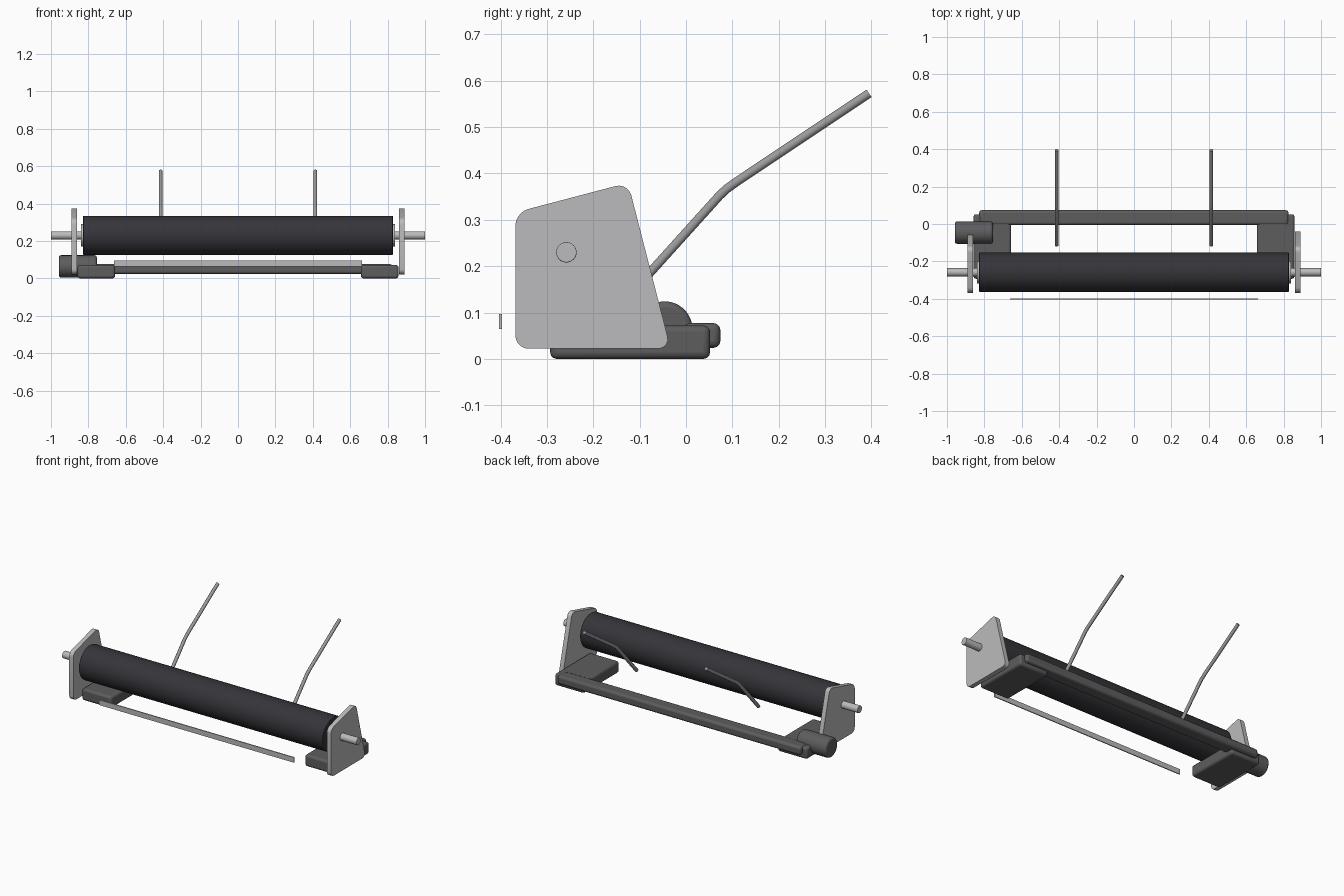
import bpy, bmesh, math
from mathutils import Vector

cube = bpy.data.objects.get("Cube")
if cube:
    bpy.data.objects.remove(cube, do_unlink=True)


def material(name, color):
    m = bpy.data.materials.new(name)
    m.use_nodes = True
    m.diffuse_color = (*color, 1)
    m.node_tree.nodes["Principled BSDF"].inputs["Base Color"].default_value = (*color, 1)
    return m


RUBBER = material("dark rubber", (0.035, 0.035, 0.042))
CASING = material("dark grey casing", (0.11, 0.11, 0.112))
STEEL = material("light steel", (0.5, 0.5, 0.51))
ROD = material("grey rod", (0.33, 0.33, 0.33))


def finish(bm, name, mat, bevel=0, segments=3, angle=35):
    bmesh.ops.recalc_face_normals(bm, faces=bm.faces)
    mesh = bpy.data.meshes.new(name)
    bm.to_mesh(mesh)
    bm.free()
    mesh.materials.append(mat)
    ob = bpy.data.objects.new(name, mesh)
    bpy.context.collection.objects.link(ob)
    if bevel:
        mod = ob.modifiers.new("Bevel", "BEVEL")
        mod.width, mod.segments = bevel, segments
        mod.limit_method, mod.angle_limit = "ANGLE", math.radians(40)
    bpy.ops.object.select_all(action="DESELECT")
    ob.select_set(True)
    bpy.context.view_layer.objects.active = ob
    bpy.ops.object.shade_smooth_by_angle(angle=math.radians(angle))
    return ob


def box(name, mat, lo, hi, bevel=0):
    bm = bmesh.new()
    bmesh.ops.create_cube(bm, size=1)
    lo, hi = Vector(lo), Vector(hi)
    for v in bm.verts:
        v.co = (lo + hi) / 2 + v.co * (hi - lo)
    return finish(bm, name, mat, bevel)


def tube_along_x(name, mat, x0, x1, y, z, radius, bevel=0, sides=48):
    bm = bmesh.new()
    bmesh.ops.create_cone(bm, cap_ends=True, segments=sides,
                          radius1=radius, radius2=radius, depth=x1 - x0)
    for v in bm.verts:
        v.co = Vector((v.co.z + (x0 + x1) / 2, v.co.x + y, v.co.y + z))
    return finish(bm, name, mat, bevel)


def side_plate(name, x, thickness):
    # Four-cornered outline with rounded corners, extruded across x
    outline = [(-0.368, 0.022), (-0.033, 0.022), (-0.125, 0.38), (-0.368, 0.316)]
    bm = bmesh.new()
    verts = [bm.verts.new((x - thickness / 2, y, z)) for y, z in outline]
    bm.faces.new(verts)
    bmesh.ops.bevel(bm, geom=verts, offset=0.028, segments=5,
                    affect="VERTICES", profile=0.5)
    grown = bmesh.ops.extrude_face_region(bm, geom=bm.faces[:])
    moved = [g for g in grown["geom"] if isinstance(g, bmesh.types.BMVert)]
    bmesh.ops.translate(bm, verts=moved, vec=(thickness, 0, 0))
    return finish(bm, name, STEEL)


def bent_rod(name, x, path, radius, sides=8):
    # Rings are mitred at the bends so the rod keeps its thickness
    pts = [Vector((x, y, z)) for y, z in path]
    bm = bmesh.new()
    rings = []
    for i, p in enumerate(pts):
        a = (p - pts[max(i - 1, 0)]).normalized()
        b = (pts[min(i + 1, len(pts) - 1)] - p).normalized()
        t = (a + b).normalized()
        n = Vector((1, 0, 0)).cross(t)
        ring = []
        for k in range(sides):
            ang = 2 * math.pi * (k + 0.5) / sides
            ring.append(bm.verts.new(
                p + radius * (math.cos(ang) * Vector((1, 0, 0)) + math.sin(ang) * n)))
        rings.append(ring)
    for r, s in zip(rings, rings[1:]):
        for k in range(sides):
            j = (k + 1) % sides
            bm.faces.new((r[k], r[j], s[j], s[k]))
    bm.faces.new(rings[0])
    bm.faces.new(rings[-1])
    return finish(bm, name, ROD, angle=50)


AXIS_Y, AXIS_Z = -0.258, 0.23

# Roller and its shaft
tube_along_x("roller", RUBBER, -0.828, 0.828, AXIS_Y, AXIS_Z, 0.105, 0.004, 64)
tube_along_x("shaft", STEEL, -1, 1, AXIS_Y, AXIS_Z, 0.022, 0.002, 32)

# Parts repeated at both ends
for side, s in (("left", 1), ("right", -1)):
    hub = sorted((s * 0.82, s * 0.84))
    tube_along_x(side + "_hub", STEEL, hub[0], hub[1], AXIS_Y, AXIS_Z, 0.06)
    side_plate(side + "_side_plate", s * 0.875, 0.028)
    foot = sorted((s * 0.657, s * 0.858))
    box(side + "_foot", CASING, (foot[0], -0.293, 0), (foot[1], 0.052, 0.072), 0.014)
    bent_rod(side + "_guide_rod", s * 0.414,
             [(-0.113, 0.147), (0.072, 0.352), (0.088, 0.367), (0.106, 0.38),
              (0.395, 0.573)], 0.0105)

# Rear beam, motor and front strip
box("rear_beam", CASING, (-0.828, -0.005, 0.024), (0.826, 0.074, 0.077), 0.014)
tube_along_x("motor", CASING, -0.958, -0.755, -0.046, 0.064, 0.06, 0.012)
box("front_strip", STEEL, (-0.662, -0.403, 0.065), (0.662, -0.397, 0.097))
